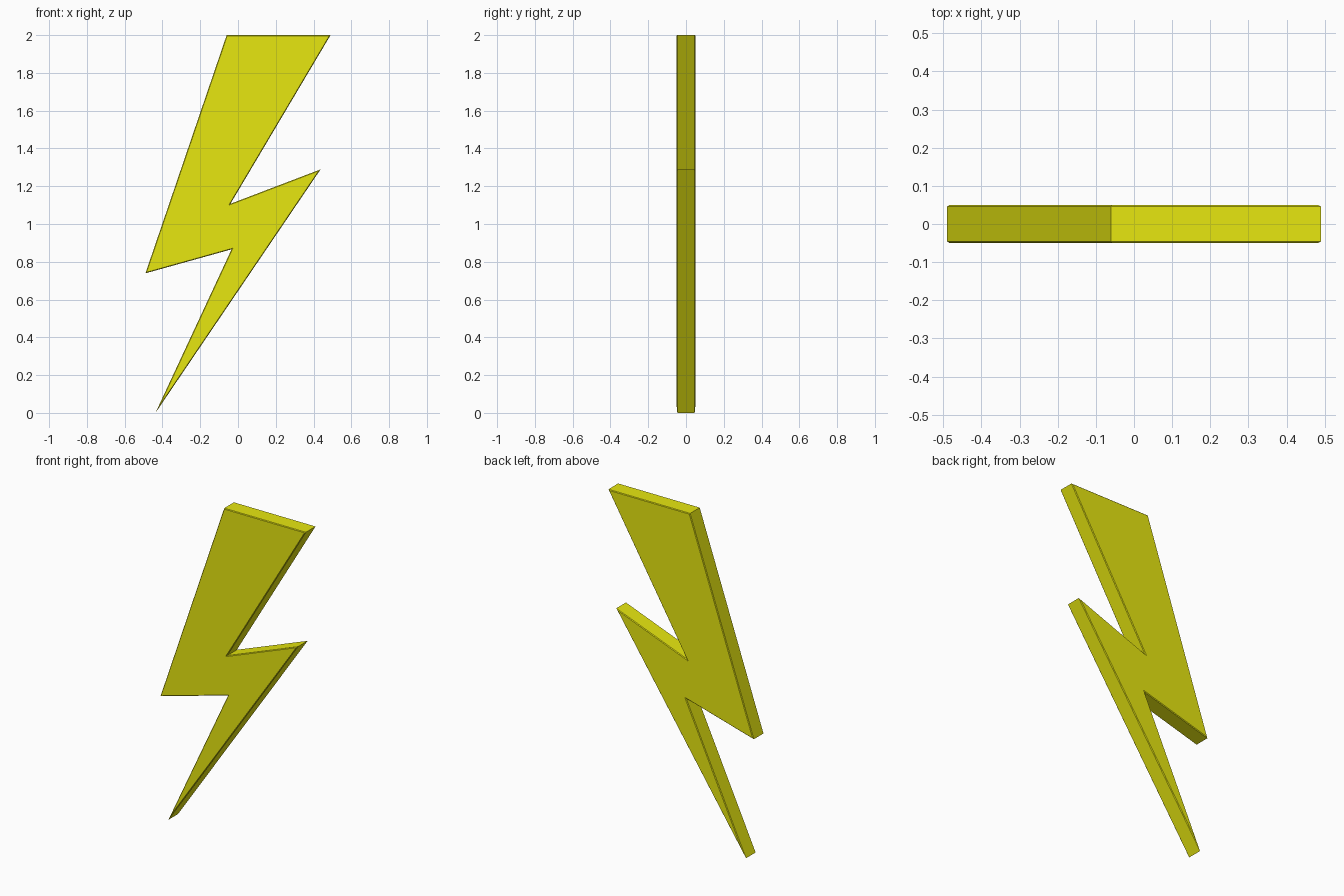
import bpy
import bmesh

if "Cube" in bpy.data.objects:
    bpy.data.objects.remove(bpy.data.objects["Cube"])

HALF = 0.05     # half thickness
CHAMFER = 0.004

# Zigzag outline in x, z
outline = [(-0.06, 2.0), (0.49, 2.0), (-0.04, 1.107), (0.437, 1.289),
           (-0.437, 0.0), (-0.034, 0.866), (-0.49, 0.739)]

# Flat plate extruded from the outline
bm = bmesh.new()
face = bm.faces.new([bm.verts.new((x, -HALF, z)) for x, z in outline])
ext = bmesh.ops.extrude_face_region(bm, geom=[face], use_keep_orig=True)
for v in ext["geom"]:
    if isinstance(v, bmesh.types.BMVert):
        v.co.y = HALF
bmesh.ops.recalc_face_normals(bm, faces=bm.faces[:])

# Fine chamfer along front and back rims
rims = [e for e in bm.edges if abs(e.verts[0].co.y - e.verts[1].co.y) < 1e-6]
bmesh.ops.bevel(bm, geom=rims, offset=CHAMFER, segments=1,
                affect='EDGES', profile=0.5)
bmesh.ops.recalc_face_normals(bm, faces=bm.faces[:])

mesh = bpy.data.meshes.new("lightning_bolt")
bm.to_mesh(mesh)
bm.free()
bolt = bpy.data.objects.new("lightning_bolt", mesh)
bpy.context.collection.objects.link(bolt)

# Yellow surface
yellow = bpy.data.materials.new("yellow")
yellow.diffuse_color = (0.8, 0.8, 0.005, 1)
yellow.use_nodes = True
yellow.node_tree.nodes["Principled BSDF"].inputs["Base Color"].default_value = yellow.diffuse_color
mesh.materials.append(yellow)
